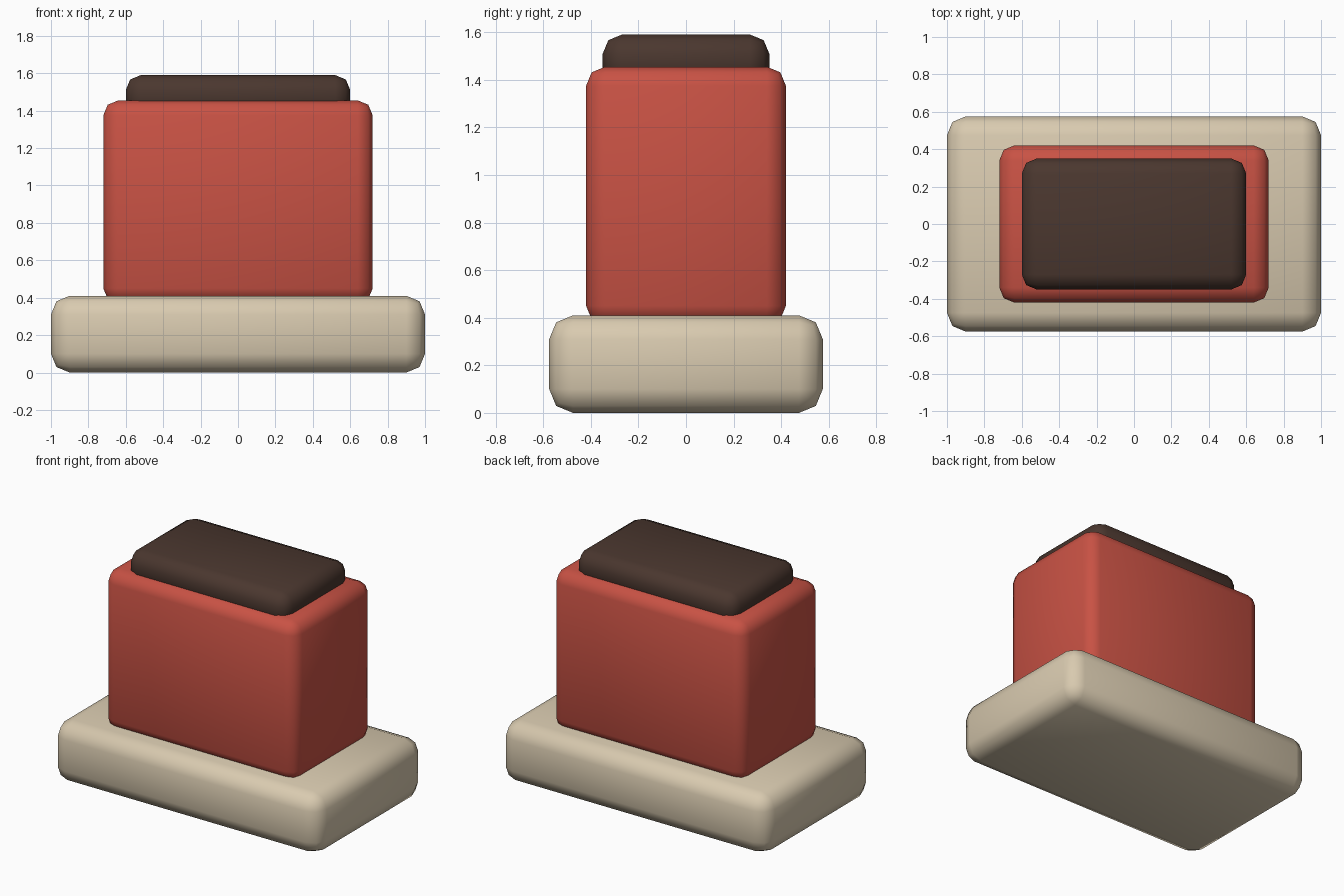
import bpy
import math

default = bpy.data.objects.get("Cube")
if default:
    bpy.data.objects.remove(default, do_unlink=True)


def material(name, color):
    mat = bpy.data.materials.new(name)
    mat.use_nodes = True
    mat.diffuse_color = (*color, 1)
    mat.node_tree.nodes["Principled BSDF"].inputs["Base Color"].default_value = (*color, 1)
    return mat


def rounded_block(name, width, depth, bottom, top, bevel, mat):
    """Box centred on x and y, with softly bevelled edges."""
    bpy.ops.mesh.primitive_cube_add(size=1, location=(0, 0, (bottom + top) / 2))
    obj = bpy.context.object
    obj.name = name
    obj.scale = (width, depth, top - bottom)
    bpy.ops.object.transform_apply(location=False, rotation=False, scale=True)
    obj.data.materials.append(mat)
    mod = obj.modifiers.new("soft_edges", "BEVEL")
    mod.width = bevel
    mod.segments = 2
    mod.limit_method = "ANGLE"
    bpy.ops.object.modifier_apply(modifier=mod.name)
    bpy.ops.object.shade_smooth_by_angle(angle=math.radians(60))
    return obj


cream = material("cream", (0.69, 0.59, 0.43))
red = material("brick_red", (0.58, 0.084, 0.058))
brown = material("dark_brown", (0.069, 0.038, 0.028))

# Wide plinth, tall body sunk into it, and a cap sunk into the body
rounded_block("base", 2.0, 1.15, 0.0, 0.41, 0.10, cream)
rounded_block("body", 1.44, 0.84, 0.37, 1.455, 0.08, red)
rounded_block("cap", 1.2, 0.7, 1.37, 1.59, 0.08, brown)
